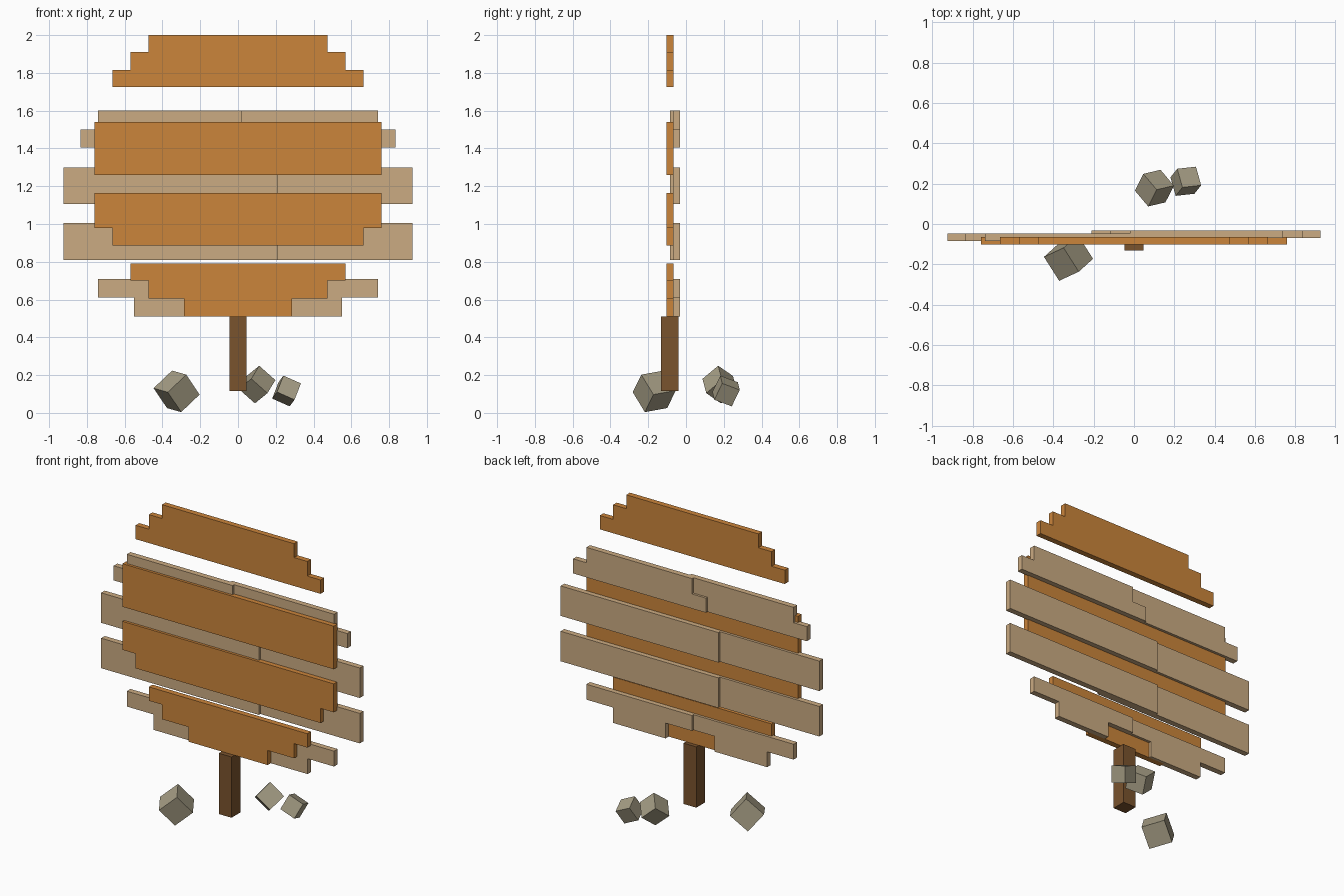
import bpy
import bmesh
from mathutils import Vector, Matrix

cube = bpy.data.objects.get("Cube")
if cube:
    bpy.data.objects.remove(cube, do_unlink=True)


def material(name, r, g, b):
    mat = bpy.data.materials.new(name)
    mat.diffuse_color = (r, g, b, 1)
    mat.use_nodes = True
    mat.node_tree.nodes["Principled BSDF"].inputs["Base Color"].default_value = (r, g, b, 1)
    return mat


ORANGE = material("orange wood", 0.60, 0.235, 0.044)
TAN = material("pale wood", 0.60, 0.41, 0.225)
BROWN = material("dark wood", 0.195, 0.087, 0.027)
STONE = material("stone", 0.38, 0.34, 0.235)


def add_object(name, bm, mat):
    bmesh.ops.recalc_face_normals(bm, faces=bm.faces)
    mesh = bpy.data.meshes.new(name)
    bm.to_mesh(mesh)
    bm.free()
    mesh.materials.append(mat)
    obj = bpy.data.objects.new(name, mesh)
    bpy.context.collection.objects.link(obj)
    return obj


def plank(name, steps, y, depth, mat):
    """Stepped board; steps run bottom to top as (z0, z1, x0, x1)."""
    right, left = [], []
    for z0, z1, x0, x1 in steps:
        right += [(x1, z0), (x1, z1)]
        left += [(x0, z0), (x0, z1)]
    bm = bmesh.new()
    face = bm.faces.new([bm.verts.new((x, y, z)) for x, z in right + left[::-1]])
    out = bmesh.ops.extrude_face_region(bm, geom=[face])
    moved = [v for v in out["geom"] if isinstance(v, bmesh.types.BMVert)]
    bmesh.ops.translate(bm, verts=moved, vec=(0, depth, 0))
    return add_object(name, bm, mat)


def rock(name, center, size, u, v):
    """Cube tilted so that two of its edges follow u and v."""
    a = Vector(u).normalized()
    b = Vector(v)
    b = (b - a * b.dot(a)).normalized()
    turn = Matrix((a, b, a.cross(b))).transposed().to_4x4()
    bm = bmesh.new()
    bmesh.ops.create_cube(bm, size=size, matrix=Matrix.Translation(center) @ turn)
    return add_object(name, bm, STONE)


# Front boards: (z0, z1, half width)
THICK = 0.037
front_boards = {
    "front_board_top": [(1.725, 1.815, 0.665), (1.815, 1.91, 0.57), (1.91, 2.0, 0.475)],
    "front_board_upper": [(1.26, 1.54, 0.76)],
    "front_board_lower": [(0.885, 0.98, 0.665), (0.98, 1.165, 0.76)],
    "front_board_bottom": [(0.51, 0.605, 0.285), (0.605, 0.70, 0.475), (0.70, 0.79, 0.57)],
}
for name, rows in front_boards.items():
    plank(name, [(z0, z1, -w, w) for z0, z1, w in rows], -0.102, THICK, ORANGE)

# Back boards: overlapping mirrored pairs, (z0, z1, outer x, inner reach)
back_boards = {
    "back_board_top": [(1.405, 1.50, 0.835, 0.12), (1.50, 1.60, 0.74, 0.02)],
    "back_board_upper": [(1.105, 1.30, 0.925, 0.21)],
    "back_board_lower": [(0.81, 1.005, 0.925, 0.21)],
    "back_board_bottom": [(0.51, 0.61, 0.55, -0.17), (0.61, 0.71, 0.74, 0.02)],
}
for name, rows in back_boards.items():
    plank(name + "_right", [(z0, z1, -w, r) for z0, z1, w, r in rows], -0.085, THICK, TAN)
    plank(name + "_left", [(z0, z1, -r, w) for z0, z1, w, r in rows], -0.070, THICK, TAN)

# Trunk
plank("trunk", [(0.115, 0.51, -0.046, 0.046)], -0.132, 0.092, BROWN)

# Rocks
rock("large_rock", (-0.325, -0.168, 0.114), 0.142, (-14, 22, 4), (19, 7, 17))
rock("medium_rock", (0.101, 0.178, 0.15), 0.116, (-13.5, 16, -11), (16.5, 5, -16))
rock("small_rock", (0.257, 0.212, 0.116), 0.102, (0.9, 0.1, -0.4), (0.19, -0.87, 0.35))
